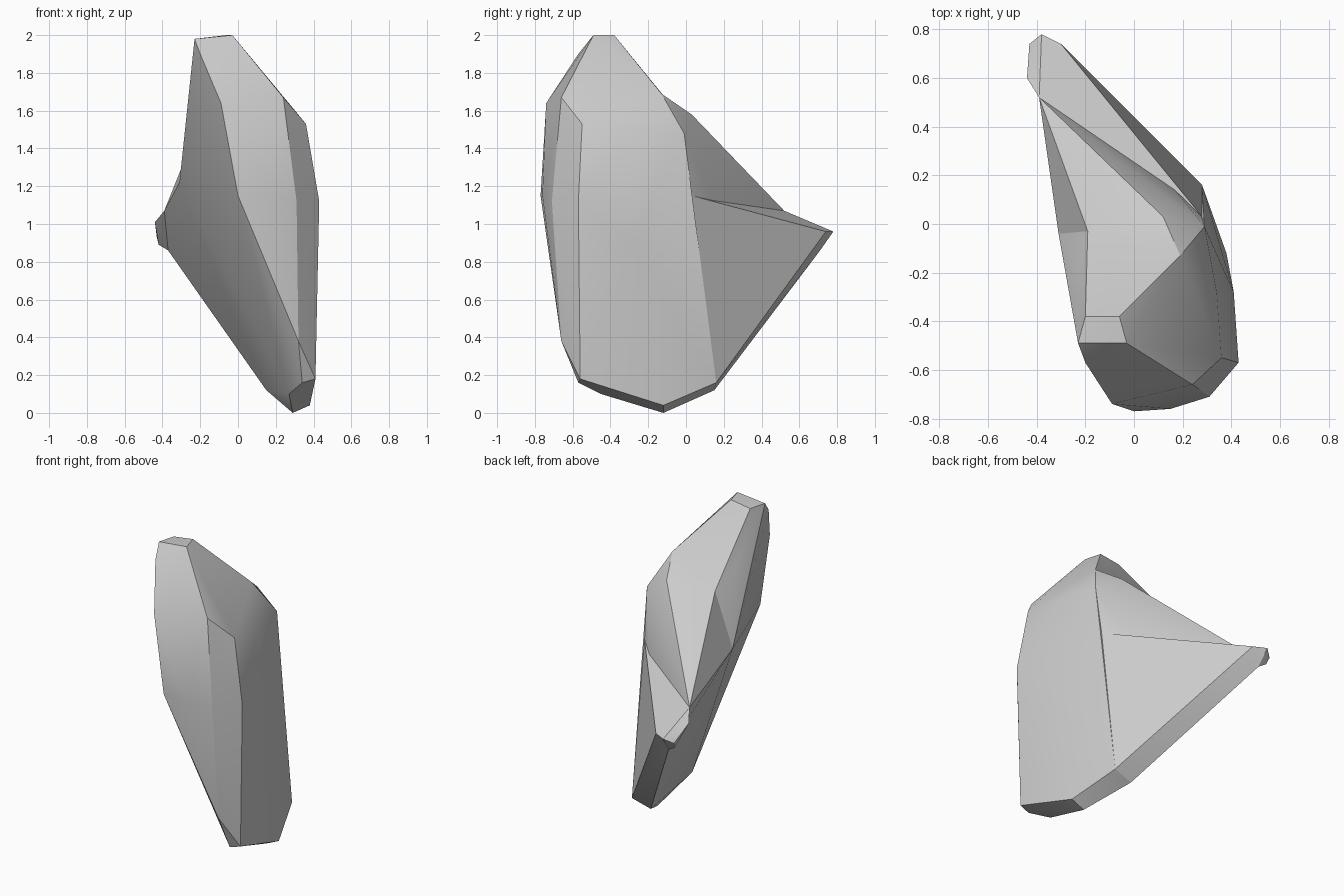
import bpy
import bmesh
import math

start_cube = bpy.data.objects.get("Cube")
if start_cube:
    bpy.data.objects.remove(start_cube, do_unlink=True)

# One flat stone colour
stone = bpy.data.materials.new("stone_grey")
stone.use_nodes = True
colour = (0.6, 0.6, 0.6, 1)
stone.diffuse_color = colour
stone.node_tree.nodes["Principled BSDF"].inputs["Base Color"].default_value = colour


def chiselled_block(name, corners):
    """Make a faceted convex block wrapped around corner points."""
    bm = bmesh.new()
    for corner in corners:
        bm.verts.new(corner)
    hull = bmesh.ops.convex_hull(bm, input=bm.verts[:])
    unused = {item for key in ("geom_interior", "geom_unused") for item in hull[key]
              if isinstance(item, bmesh.types.BMVert)}
    bmesh.ops.delete(bm, geom=list(unused), context='VERTS')
    bmesh.ops.recalc_face_normals(bm, faces=bm.faces[:])
    mesh = bpy.data.meshes.new(name)
    bm.to_mesh(mesh)
    bm.free()
    mesh.materials.append(stone)
    block = bpy.data.objects.new(name, mesh)
    bpy.context.collection.objects.link(block)
    return block


def merge(target, other):
    """Fuse another block into the target, leaving the valley between them."""
    union = target.modifiers.new("merge", 'BOOLEAN')
    union.operation = 'UNION'
    union.solver = 'EXACT'
    union.object = other
    bpy.ops.object.modifier_apply(modifier=union.name)
    bpy.data.objects.remove(other, do_unlink=True)


# Corners shared by several blocks
ridge_end = (-0.39, 0.52, 1.07)
left_shoulder = (-0.31, -0.04, 1.22)
left_notch = (-0.19, -0.03, 1.57)
right_notch = (0.16, 0.15, 1.10)
ridge_start = (0.19, -0.13, 1.69)
back_edge = [(0.29, -0.01, 1.48), (0.28, 0.03, 1.15)]
heel = (0.28, 0.16, 0.16)
heel_top = (0.22, 0.18, 0.28)
heel_left = (0.15, 0.15, 0.12)
tip_right = (-0.30, 0.74, 0.96)
tip_low = (-0.37, 0.71, 0.86)

# Corners of the tall leaning slab
crown = [(-0.23, -0.49, 1.98), (-0.03, -0.49, 2.0),
         (-0.06, -0.38, 2.0), (-0.20, -0.38, 1.98), (-0.20, -0.57, 1.9)]
front_edge = [(-0.09, -0.74, 1.64), (0.24, -0.66, 1.67), (0, -0.77, 1.15),
              (0.15, -0.76, 1.15), (0.31, -0.71, 1.12), (0.19, -0.65, 0.6),
              (0.32, -0.66, 0.38)]
broad_side = [(0.36, -0.55, 1.53), (0.43, -0.57, 1.12), (0.41, -0.28, 0.9),
              (0.34, -0.28, 1.5)]
base = [(0.34, -0.57, 0.16), (0.41, -0.56, 0.18), (0.38, -0.12, 0.04),
        (0.29, -0.12, 0), (0.27, -0.45, 0.1)]
left_bulge = (-0.23, -0.19, 1.69)

rock = chiselled_block("rock", crown + front_edge + broad_side + base + back_edge
                       + [left_bulge, left_shoulder, left_notch, ridge_start,
                          heel, heel_left])

# Ridge falling from the slab to the rear
rear_ridge = chiselled_block("rear_ridge", back_edge + [
    ridge_start, (0.12, 0.03, 1.58), left_notch, left_shoulder, right_notch, ridge_end])

# Two flanges under the ridge, split by a shallow valley
right_flange = chiselled_block("right_flange", [
    back_edge[1], right_notch, ridge_end, tip_right, tip_low, heel_top, heel,
    left_shoulder])
left_flange = chiselled_block("left_flange", [
    left_shoulder, ridge_end, tip_low, heel_left, heel])

# Blunt knob at the rear tip
tip_knob = chiselled_block("tip_knob", [
    ridge_end, tip_right, tip_low, (-0.38, 0.78, 0.96), (-0.43, 0.74, 0.93),
    (-0.44, 0.6, 1.01), (-0.42, 0.72, 0.89)])

bpy.ops.object.select_all(action='DESELECT')
rock.select_set(True)
bpy.context.view_layer.objects.active = rock
for block in (rear_ridge, right_flange, left_flange, tip_knob):
    merge(rock, block)

# Soft planes with crisp chipped edges
bpy.ops.object.shade_smooth_by_angle(angle=math.radians(25))
